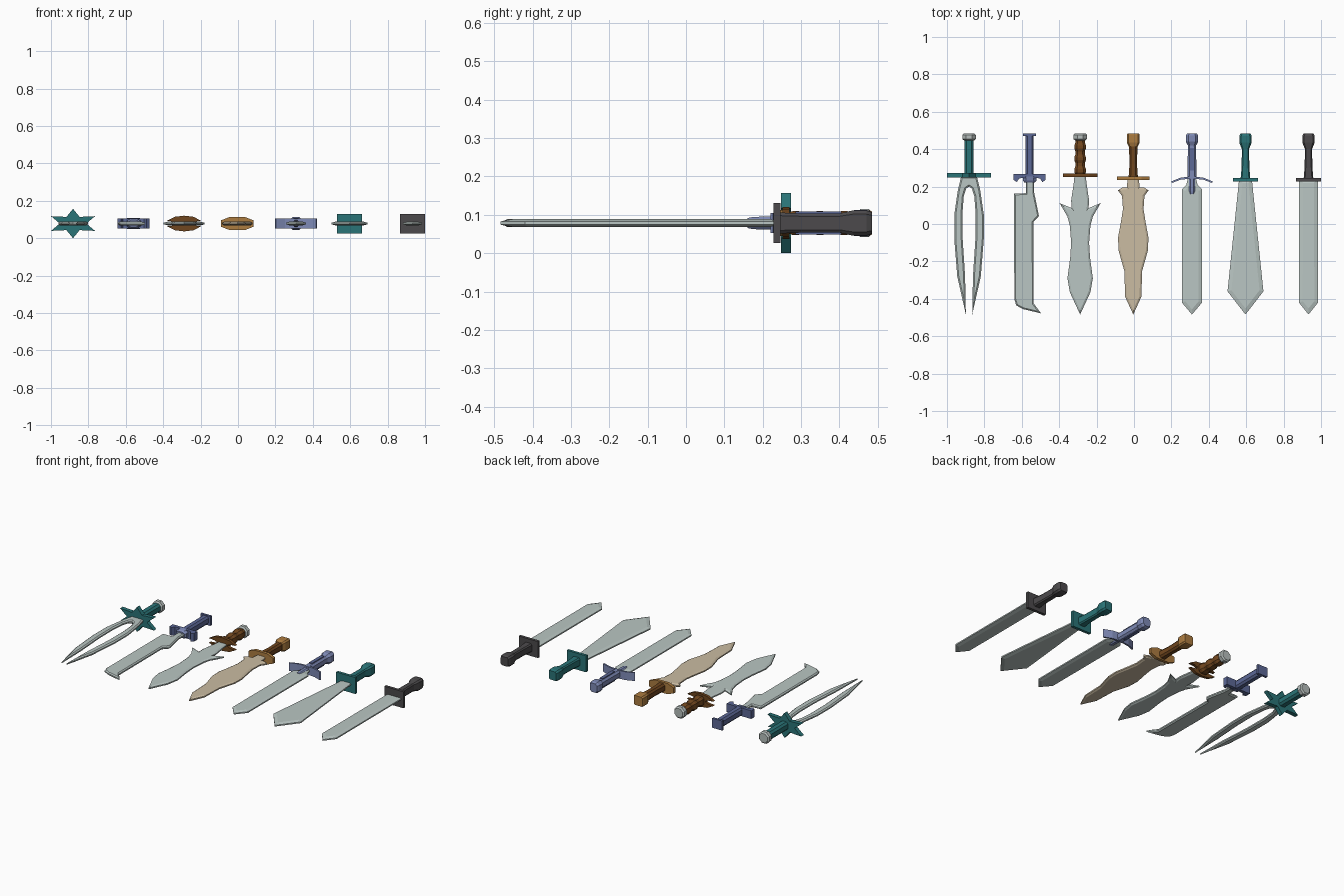
import bpy, bmesh, math
from mathutils import Vector

ZC = 0.0785  # height of every sword's centre line


def material(name, r, g, b):
    m = bpy.data.materials.new(name)
    lin = [((c / 255 + 0.055) / 1.055) ** 2.4 for c in (r, g, b)]
    m.diffuse_color = (*lin, 1)
    return m


STEEL = material("pale steel", 186, 198, 195)
BONE = material("tan blade", 203, 188, 162)
TEAL = material("teal", 42, 116, 119)
BLUE = material("slate blue", 92, 104, 150)
LIGHT = material("light slate blue", 126, 138, 182)
BROWN = material("dark brown", 112, 70, 30)
OCHRE = material("ochre", 172, 124, 64)
DARK = material("charcoal", 76, 74, 76)
SILVER = material("silver", 182, 190, 188)


def finish(name, bm, x, mat):
    bmesh.ops.recalc_face_normals(bm, faces=bm.faces)
    me = bpy.data.meshes.new(name)
    bm.to_mesh(me)
    bm.free()
    ob = bpy.data.objects.new(name, me)
    ob.location = (x, 0, ZC)
    me.materials.append(mat)
    bpy.context.collection.objects.link(ob)
    return ob


def mirror(half):
    return half + [(-x, v) for x, v in reversed(half) if x != 0]


def prism(name, x, mat, pts, a, b, axis='z', edge=0, depth=0):
    """Extrude an outline; edge/depth grind a bevel on both flat sides."""
    bm = bmesh.new()
    place = (lambda p, t: (p[0], p[1], t)) if axis == 'z' else (lambda p, t: (p[0], t, p[1]))
    lo = [bm.verts.new(place(p, a)) for p in pts]
    hi = [bm.verts.new(place(p, b)) for p in pts]
    caps = [bm.faces.new(lo), bm.faces.new(hi)]
    for i in range(len(pts)):
        j = (i + 1) % len(pts)
        bm.faces.new((lo[i], lo[j], hi[j], hi[i]))
    bmesh.ops.recalc_face_normals(bm, faces=bm.faces)
    if edge:
        for f in caps:
            bmesh.ops.inset_region(bm, faces=[f], thickness=edge, depth=depth,
                                   use_even_offset=True, use_boundary=True)
    return finish(name, bm, x, mat)


def blade(name, x, pts, mat=STEEL, edge=0.01):
    return prism(name, x, mat, pts, -0.004, 0.004, 'z', edge, 0.006)


def loft(name, x, mat, rows, c=0.45):
    """Chamfered-box sections (y, half width, half height) along y."""
    bm = bmesh.new()
    rings = []
    for y, w, h in rows:
        k = 1 - c
        sec = [(w, -h * k), (w, h * k), (w * k, h), (-w * k, h),
               (-w, h * k), (-w, -h * k), (-w * k, -h), (w * k, -h)]
        rings.append([bm.verts.new((px, y, pz)) for px, pz in sec])
    for r, s in zip(rings, rings[1:]):
        for i in range(8):
            j = (i + 1) % 8
            bm.faces.new((r[i], r[j], s[j], s[i]))
    bm.faces.new(rings[0])
    bm.faces.new(rings[-1])
    return finish(name, bm, x, mat)


def box(name, x, mat, w, h, y0, y1):
    return prism(name, x, mat, [(w, -h), (w, h), (-w, h), (-w, -h)], y0, y1, 'y')


def knob(name, x, mat):
    return loft(name, x, mat, [(0.447, 0.027, 0.027), (0.454, 0.036, 0.036),
                               (0.477, 0.036, 0.036), (0.485, 0.028, 0.028)], 0.58)


FLARED = [(0.23, 0.027, 0.028), (0.3, 0.021, 0.025), (0.4, 0.019, 0.025),
          (0.435, 0.033, 0.033), (0.47, 0.033, 0.033), (0.485, 0.026, 0.028)]

# Forked sword with star guard
x = -0.882
blade("forked_blade", x, mirror([
    (0.042, 0.255), (0.06, 0.18), (0.079, 0.05), (0.079, -0.08), (0.063, -0.28),
    (0.017, -0.484), (0.021, -0.28), (0.034, -0.08), (0.035, 0.06), (0.028, 0.15),
    (0.015, 0.19), (0, 0.2)]), edge=0.008)
star = []
for i in range(12):
    a = math.radians(90 + 30 * i)
    s = 1 if i % 2 == 0 else 0.52
    star.append((0.136 * s * math.cos(a), 0.0785 * s * math.sin(a)))
prism("star_guard", x, TEAL, star, 0.248, 0.274, 'y')
loft("star_sword_grip", x, TEAL, [(0.26, 0.025, 0.026), (0.455, 0.025, 0.026)])
knob("star_sword_pommel", x, SILVER)

# Hooked cleaver sword with claw guard
x = -0.558
blade("hooked_blade", x, [
    (0.024, 0.25), (0.024, 0.17), (0.05, 0.043), (0.02, 0.01), (0.022, -0.425),
    (0.062, -0.478), (-0.035, -0.455), (-0.072, -0.435), (-0.082, -0.4),
    (-0.083, 0.162), (-0.02, 0.165), (-0.02, 0.25)], edge=0.007)
prism("claw_guard", x, BLUE, mirror([
    (0.086, 0.267), (0.086, 0.236), (0.068, 0.224), (0.056, 0.244), (0.03, 0.246)]),
    -0.026, 0.026)
loft("claw_guard_collar", x, LIGHT, [(0.222, 0.028, 0.018), (0.232, 0.036, 0.024),
                                    (0.255, 0.036, 0.028)])
loft("claw_sword_grip", x, BLUE, [(0.26, 0.022, 0.026), (0.475, 0.022, 0.026)])
box("claw_sword_pommel", x, BLUE, 0.035, 0.03, 0.47, 0.485)

# Barbed sword with crescent guard
x = -0.288
blade("barbed_blade", x, mirror([
    (0.03, 0.26), (0.034, 0.22), (0.048, 0.125), (0.045, 0.085), (0.11, 0.112),
    (0.068, 0.04), (0.055, -0.01), (0.048, -0.1), (0.053, -0.18), (0.068, -0.29),
    (0.055, -0.365), (0, -0.484)]))
prism("crescent_guard", x, BROWN, mirror([
    (0, 0.042), (0.05, 0.036), (0.092, 0.014), (0.055, 0.011), (0.038, 0.004),
    (0.038, -0.004), (0.055, -0.011), (0.092, -0.014), (0.05, -0.036), (0, -0.042)]),
    0.252, 0.27, 'y')
ripples = []
for i in range(13):
    r = 0.031 if i % 4 in (1, 2) else 0.025
    ripples.append((0.262 + i * 0.0158, r, r))
loft("rippled_grip", x, BROWN, ripples)
knob("barbed_sword_pommel", x, SILVER)

# Leaf-shaped sword with oval guard
x = -0.004
blade("leaf_blade", x, mirror([
    (0.03, 0.245), (0.034, 0.196), (0.06, 0.194), (0.082, 0.18), (0.06, 0.15),
    (0.055, 0.08), (0.066, 0.01), (0.081, -0.07), (0.079, -0.14), (0.048, -0.25),
    (0.043, -0.39), (0, -0.484)]), BONE)
loft("oval_guard", x, OCHRE, [(0.234, 0.087, 0.034), (0.253, 0.087, 0.034)], 0.5)
loft("leaf_sword_grip", x, BROWN, [(0.25, 0.025, 0.026), (0.32, 0.02, 0.024),
                                  (0.43, 0.023, 0.026)])
loft("leaf_sword_pommel", x, OCHRE, [(0.415, 0.024, 0.027), (0.435, 0.034, 0.033),
                                    (0.478, 0.034, 0.033), (0.485, 0.03, 0.03)], 0.25)

# Straight sword with bowed guard
x = 0.31
blade("straight_blade", x, mirror([
    (0.02, 0.25), (0.03, 0.21), (0.054, 0.185), (0.054, -0.42), (0, -0.484)]), edge=0.018)
prism("bowed_guard", x, LIGHT, mirror([
    (0, 0.255), (0.06, 0.248), (0.112, 0.227), (0.106, 0.22), (0.06, 0.237), (0, 0.243)]),
    -0.026, 0.026)
loft("guard_tongue", x, LIGHT, [(0.16, 0.011, 0.013), (0.175, 0.016, 0.016),
                               (0.255, 0.016, 0.018)])
loft("bowed_sword_grip", x, LIGHT, [(0.24, 0.024, 0.025), (0.42, 0.022, 0.025),
                                   (0.44, 0.033, 0.034), (0.472, 0.033, 0.034),
                                   (0.485, 0.025, 0.028)])
box("grip_inlay", x, BLUE, 0.011, 0.03, 0.285, 0.405)

# Broad flaring sword and plain short sword, both with square guards
for label, x, mat, outline in (
        ("broad", 0.596, TEAL, [(0.034, 0.24), (0.096, -0.36), (0, -0.484)]),
        ("plain", 0.933, DARK, [(0.05, 0.24), (0.051, -0.42), (0, -0.484)])):
    blade(label + "_blade", x, mirror(outline), edge=0.02)
    box(label + "_square_guard", x, mat, 0.067, 0.052, 0.228, 0.246)
    loft(label + "_grip", x, mat, FLARED, 0.3)
